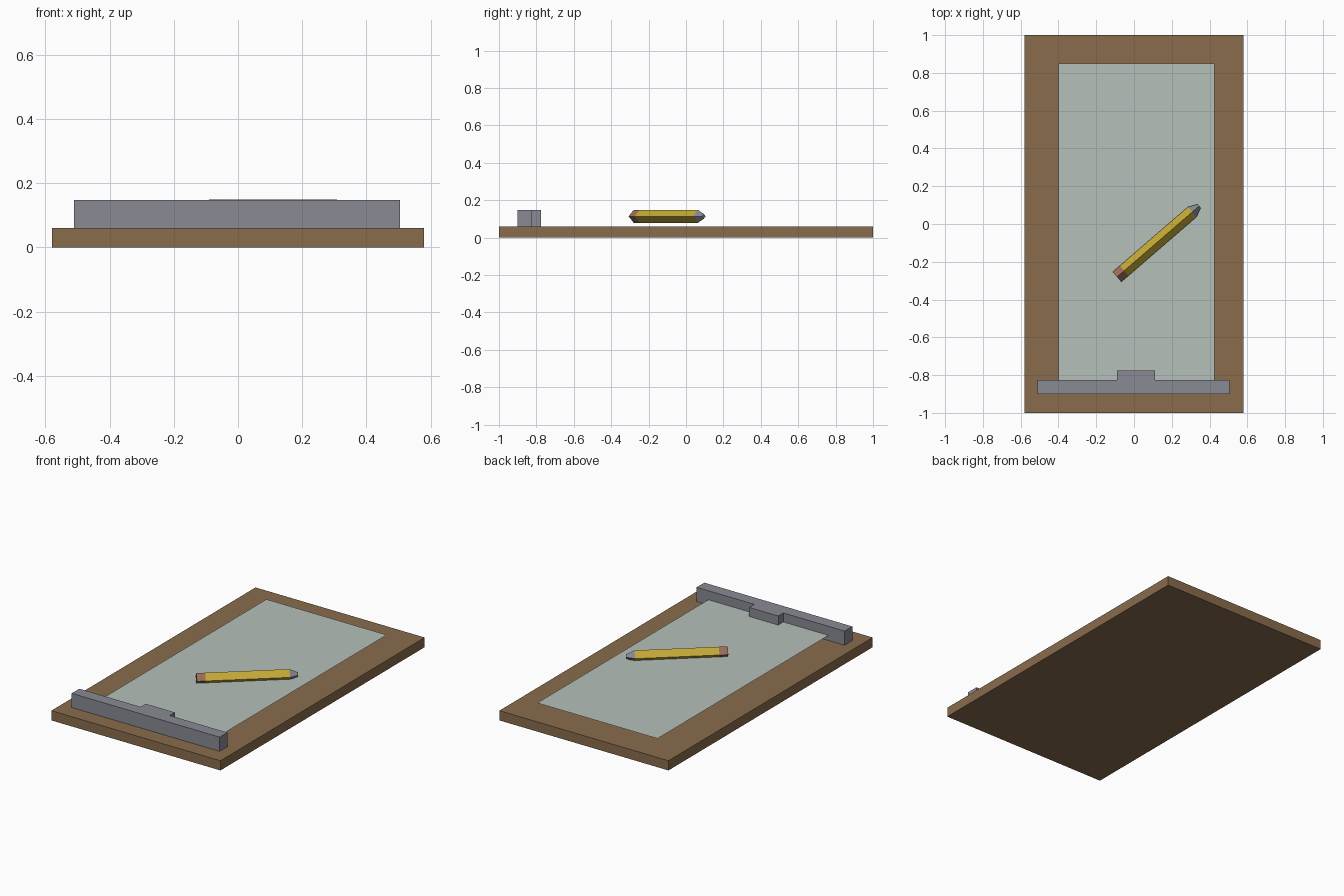
import bpy, bmesh, math
from mathutils import Matrix

cube = bpy.data.objects.get("Cube")
if cube:
    bpy.data.objects.remove(cube, do_unlink=True)


def material(name, r, g, b):
    m = bpy.data.materials.new(name)
    m.use_nodes = True
    m.diffuse_color = (r, g, b, 1)
    m.node_tree.nodes["Principled BSDF"].inputs["Base Color"].default_value = (r, g, b, 1)
    return m


wood = material("brown wood", 0.25, 0.15, 0.073)
paper = material("pale paper", 0.46, 0.53, 0.48)
metal = material("grey metal", 0.246, 0.254, 0.296)
yellow = material("pencil yellow", 0.56, 0.40, 0.038)
pink = material("eraser pink", 0.32, 0.16, 0.10)


def finish(name, bm, *mats):
    mesh = bpy.data.meshes.new(name)
    bm.to_mesh(mesh)
    bm.free()
    for m in mats:
        mesh.materials.append(m)
    obj = bpy.data.objects.new(name, mesh)
    bpy.context.collection.objects.link(obj)
    return obj


def slab(name, outline, z0, z1, mat):
    """Extrude a flat outline from z0 to z1; a sheet if they are equal."""
    bm = bmesh.new()
    face = bm.faces.new([bm.verts.new((x, y, z0)) for x, y in outline])
    if z1 > z0:
        ext = bmesh.ops.extrude_face_region(bm, geom=[face])["geom"]
        verts = [v for v in ext if isinstance(v, bmesh.types.BMVert)]
        bmesh.ops.translate(bm, verts=verts, vec=(0, 0, z1 - z0))
        bmesh.ops.recalc_face_normals(bm, faces=bm.faces)
    return finish(name, bm, mat)


def rect(x0, x1, y0, y1):
    return [(x0, y0), (x1, y0), (x1, y1), (x0, y1)]


# Board and the sheet held just above it
slab("board", rect(-0.58, 0.58, -1, 1), 0, 0.06, wood)
slab("paper_sheet", rect(-0.40, 0.425, -0.86, 0.85), 0.092, 0.092, paper)

# Clip bar with its middle tab
slab("clip", [(-0.51, -0.90), (0.505, -0.90), (0.505, -0.825), (0.11, -0.825),
              (0.11, -0.775), (-0.09, -0.775), (-0.09, -0.825), (-0.51, -0.825)],
     0.06, 0.148, metal)

# Four-sided pencil: rings of (distance along, radius), a colour per section
rings = [(0, 0.035), (0.05, 0.035), (0.526, 0.035), (0.574, 0.013)]
bm = bmesh.new()
loops = [[bm.verts.new((d, r * math.cos(k * math.pi / 2), r * math.sin(k * math.pi / 2)))
          for k in range(4)] for d, r in rings]
for i in range(3):
    for k in range(4):
        n = (k + 1) % 4
        f = bm.faces.new((loops[i][k], loops[i][n], loops[i + 1][n], loops[i + 1][k]))
        f.material_index = i
bm.faces.new(loops[0]).material_index = 0
bm.faces.new(loops[-1]).material_index = 2
bmesh.ops.recalc_face_normals(bm, faces=bm.faces)
pencil = finish("pencil", bm, pink, yellow, metal)
pencil.matrix_world = (Matrix.Translation((-0.09, -0.28, 0.114))
                       @ Matrix.Rotation(math.radians(40.8), 4, "Z"))
